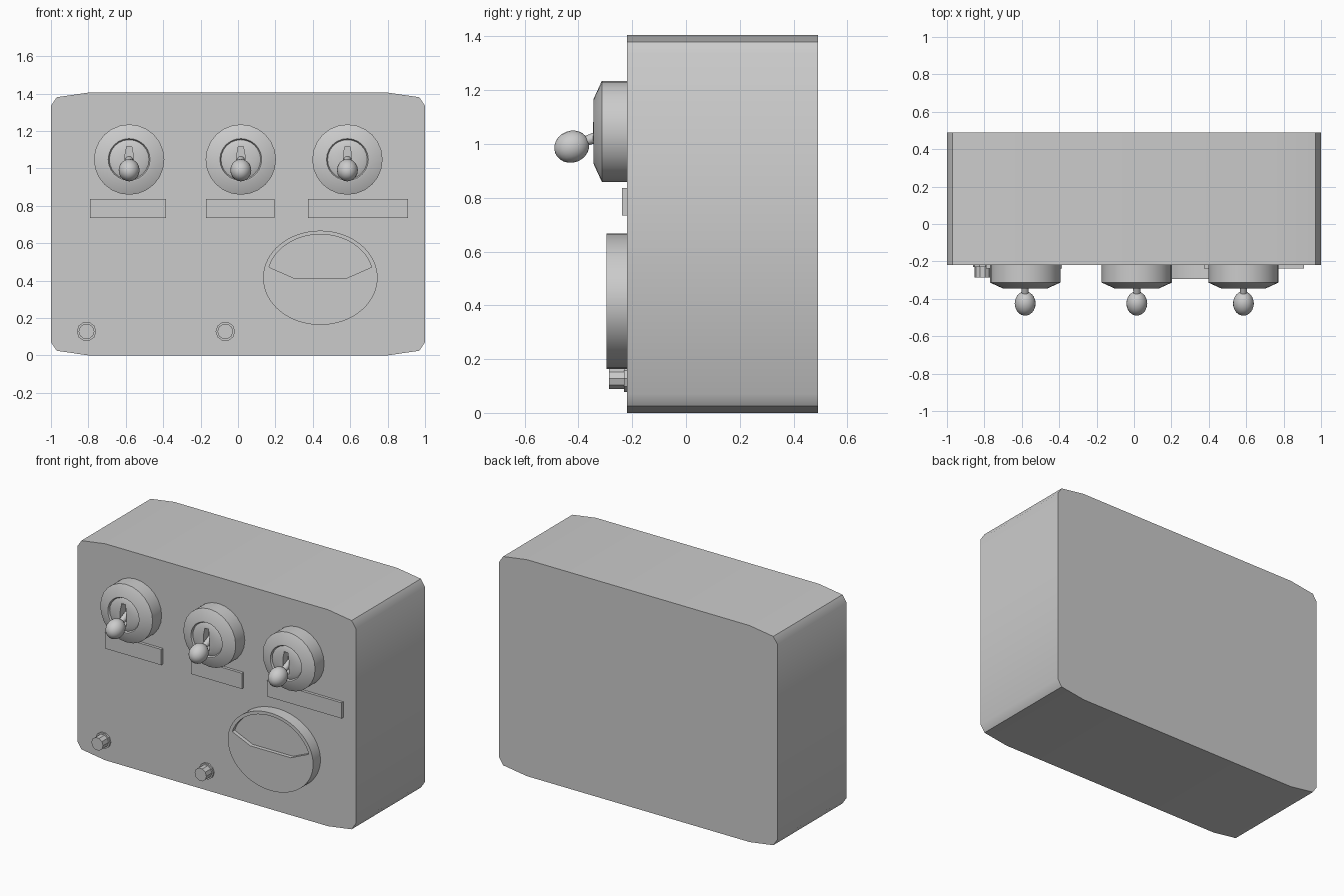
import bpy, bmesh
from math import sin, cos, pi, radians, asin
from mathutils import Vector, Matrix

if "Cube" in bpy.data.objects:
    bpy.data.objects.remove(bpy.data.objects["Cube"])


def finish(name, bm, angle=35):
    bmesh.ops.recalc_face_normals(bm, faces=bm.faces)
    me = bpy.data.meshes.new(name)
    bm.to_mesh(me)
    bm.free()
    ob = bpy.data.objects.new(name, me)
    bpy.context.collection.objects.link(ob)
    smooth(ob, angle)
    return ob


def smooth(ob, angle=35):
    for p in ob.data.polygons:
        p.use_smooth = True
    ob.data.set_sharp_from_angle(angle=radians(angle))


def prism(name, pts, y0, y1):
    """Extrude an (x, z) outline from y0 to y1."""
    bm = bmesh.new()
    a = [bm.verts.new((x, y0, z)) for x, z in pts]
    b = [bm.verts.new((x, y1, z)) for x, z in pts]
    n = len(pts)
    bm.faces.new(a)
    bm.faces.new(b)
    for i in range(n):
        j = (i + 1) % n
        bm.faces.new((a[i], a[j], b[j], b[i]))
    return finish(name, bm)


def lathe(name, cx, cz, profile, n):
    """Revolve (radius, y) points around the y axis, capping both ends."""
    bm = bmesh.new()
    rings = [[bm.verts.new((cx + r * cos(2 * pi * i / n), y, cz + r * sin(2 * pi * i / n)))
              for i in range(n)] for r, y in profile]
    for a, b in zip(rings, rings[1:]):
        for i in range(n):
            j = (i + 1) % n
            bm.faces.new((a[i], a[j], b[j], b[i]))
    bm.faces.new(rings[0])
    bm.faces.new(rings[-1])
    return finish(name, bm, 30)


def cut(ob, cutter):
    m = ob.modifiers.new("cut", 'BOOLEAN')
    m.object = cutter
    m.operation = 'DIFFERENCE'
    m.solver = 'EXACT'
    dg = bpy.context.evaluated_depsgraph_get()
    me = bpy.data.meshes.new_from_object(ob.evaluated_get(dg))
    ob.modifiers.clear()
    ob.data = me
    bpy.data.objects.remove(cutter)
    smooth(ob, 30)


def rect(x0, x1, z0, z1):
    return [(x0, z0), (x1, z0), (x1, z1), (x0, z1)]


FRONT = -0.22

# Housing with chamfered corners
H = 1.405
corner = [(0.8, 0), (0.97, 0.025), (1, 0.07)]
right = corner + [(x, H - z) for x, z in reversed(corner)]
prism("housing", right + [(-x, z) for x, z in reversed(right)], FRONT, 0.49)

# Toggle switches: round base, slot, lever and knob
SZ = 1.047
for k, x in enumerate((-0.582, 0.015, 0.585), 1):
    base = lathe(f"switch_base_{k}", x, SZ,
                 [(0.188, FRONT + 0.01), (0.188, -0.313), (0.12, -0.344),
                  (0.112, -0.344), (0.106, -0.333), (0.085, -0.342), (0.04, -0.345)], 24)
    cut(base, prism("slot_cutter", [(x - 0.022, 0.98), (x + 0.022, 0.98), (x + 0.022, 1.07),
                                    (x + 0.013, 1.118), (x - 0.013, 1.118), (x - 0.022, 1.07)],
                    -0.40, -0.29))
    start, knob = Vector((x, -0.285, 1.045)), Vector((x, -0.425, 0.99))
    rot = (knob - start).to_track_quat('Z', 'Y').to_matrix().to_4x4()
    bm = bmesh.new()
    bmesh.ops.create_cone(bm, cap_ends=True, segments=12, radius1=0.021, radius2=0.017,
                          depth=(knob - start).length,
                          matrix=Matrix.Translation((start + knob) / 2) @ rot)
    finish(f"switch_lever_{k}", bm)
    bm = bmesh.new()
    bmesh.ops.create_uvsphere(bm, u_segments=20, v_segments=12, radius=1,
                              matrix=Matrix.Translation(knob) @ rot
                              @ Matrix.Diagonal((0.056, 0.059, 0.066, 1)))
    finish(f"switch_knob_{k}", bm)

# Label plates under the switches
for k, (x0, x1) in enumerate(((-0.79, -0.385), (-0.172, 0.194), (0.374, 0.91)), 1):
    prism(f"label_plate_{k}", rect(x0, x1, 0.735, 0.837), -0.238, FRONT + 0.01)

# Oval gauge with a recessed dial window
GX, GZ = 0.44, 0.415
gauge = prism("gauge", [(GX + 0.306 * cos(2 * pi * i / 64), GZ + 0.252 * sin(2 * pi * i / 64))
                        for i in range(64)], -0.295, FRONT + 0.01)
a0 = asin(0.057 / 0.232)
arc = [a0 + (pi - 2 * a0) * i / 24 for i in range(25)]
window = [(GX + 0.283 * cos(a), GZ + 0.232 * sin(a)) for a in arc]
cut(gauge, prism("window_cutter", window + [(GX - 0.145, GZ), (GX + 0.145, GZ)], -0.35, -0.27))

# Push buttons with collars
for k, x in enumerate((-0.81, -0.068), 1):
    lathe(f"button_{k}", x, 0.128,
          [(0.052, FRONT + 0.01), (0.052, -0.231), (0.042, -0.231), (0.042, -0.287)], 10)
